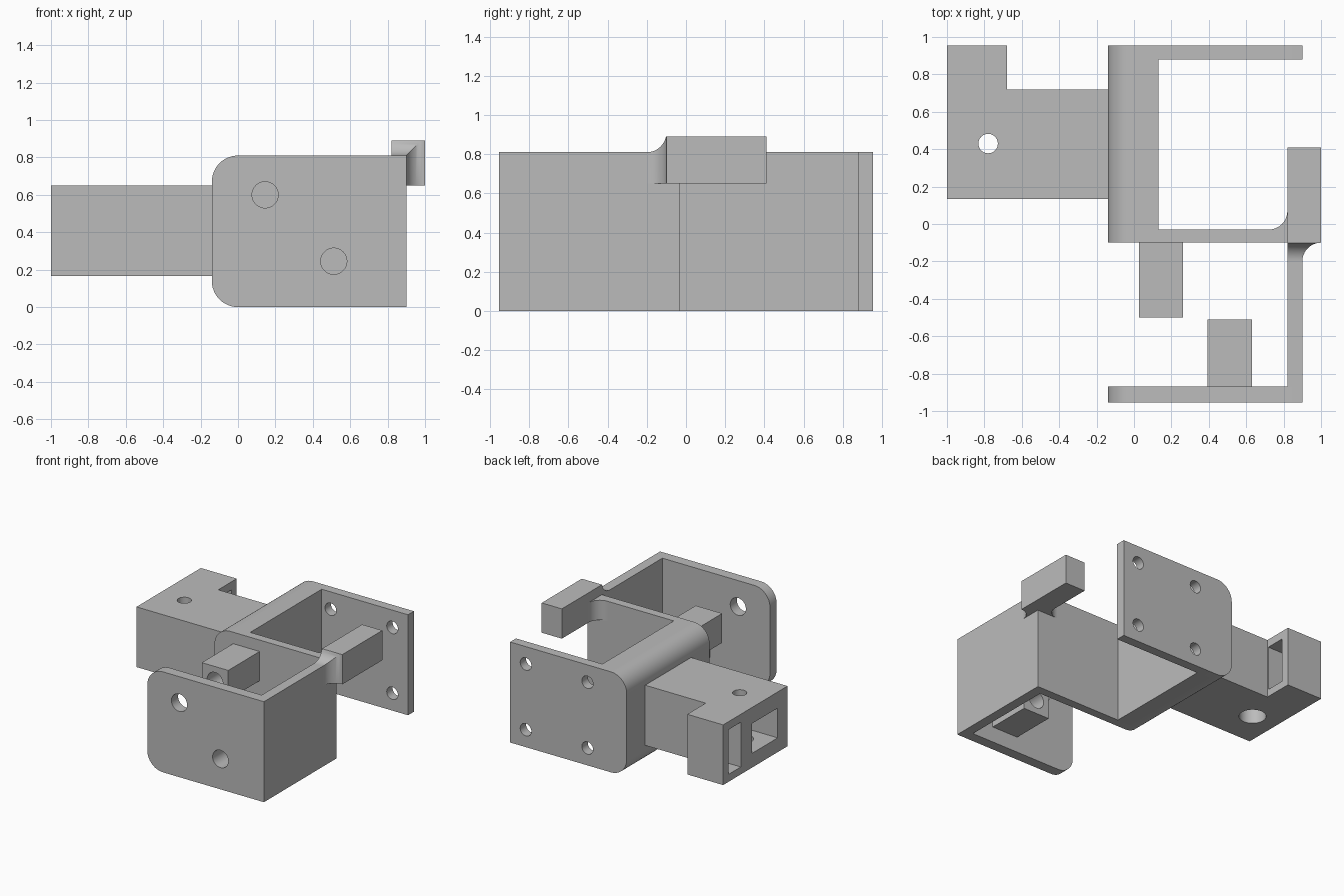
import bpy, bmesh
from math import sin, cos, pi, sqrt

cube = bpy.data.objects.get("Cube")
if cube:
    bpy.data.objects.remove(cube, do_unlink=True)

grey = bpy.data.materials.new("plain grey")
grey.use_nodes = True
colour = (0.5, 0.5, 0.5, 1)
grey.diffuse_color = colour
grey.node_tree.nodes["Principled BSDF"].inputs["Base Color"].default_value = colour

H = 0.81          # height of the plates
LEFT = -0.14      # rounded edge of the frame
RIGHT = 0.90      # outer face of the side wall
WALL = 0.82       # inner face of the side wall
R = 0.10          # fillet radius


def loft(name, rings):
    """Closed solid through rings of equal point count."""
    bm = bmesh.new()
    loops = [[bm.verts.new(p) for p in ring] for ring in rings]
    n = len(loops[0])
    for a, b in zip(loops, loops[1:]):
        for i in range(n):
            j = (i + 1) % n
            bm.faces.new((a[i], a[j], b[j], b[i]))
    bm.faces.new(loops[0])
    bm.faces.new(loops[-1])
    bmesh.ops.recalc_face_normals(bm, faces=bm.faces)
    mesh = bpy.data.meshes.new(name)
    bm.to_mesh(mesh)
    bm.free()
    mesh.materials.append(grey)
    obj = bpy.data.objects.new(name, mesh)
    bpy.context.collection.objects.link(obj)
    return obj


def prism(name, profile, axis, lo, hi):
    """Extrude a 2D profile along one axis."""
    place = {"x": lambda a, b, t: (t, a, b),
             "y": lambda a, b, t: (a, t, b),
             "z": lambda a, b, t: (a, b, t)}[axis]
    return loft(name, [[place(a, b, t) for a, b in profile] for t in (lo, hi)])


def box(name, x, y, z):
    corners = [(x[0], y[0]), (x[1], y[0]), (x[1], y[1]), (x[0], y[1])]
    return prism(name, corners, "z", *z)


def arc(cx, cy, r, start, end, steps=12):
    return [(cx + r * cos(start + (end - start) * i / steps),
             cy + r * sin(start + (end - start) * i / steps))
            for i in range(steps + 1)]


def rod(centre, r, axis, lo, hi):
    return prism("cutter", arc(*centre, r, 0, 2 * pi, 40)[:-1], axis, lo, hi)


def plate(name, x1, y0, y1, r=0.14):
    """Upright slab with its two left corners rounded."""
    profile = [(x1, 0), (x1, H)]
    profile += arc(LEFT + r, H - r, r, pi / 2, pi)
    profile += arc(LEFT + r, r, r, pi, 1.5 * pi)
    return prism(name, profile, "y", y0, y1)


def cut(obj, *cutters):
    bpy.context.view_layer.objects.active = obj
    for c in cutters:
        mod = obj.modifiers.new("cut", "BOOLEAN")
        mod.operation = "DIFFERENCE"
        mod.solver = "EXACT"
        mod.object = c
        bpy.ops.object.modifier_apply(modifier=mod.name)
        bpy.data.objects.remove(c, do_unlink=True)


# Frame: plates, solid spine and side wall
back = plate("back_plate", RIGHT, 0.88, 0.955)
spine = plate("spine", 0.13, -0.03, 0.88)
middle = plate("middle_plate", RIGHT, -0.10, -0.03)
front = plate("front_plate", RIGHT, -0.955, -0.87)
wall = box("side_wall", (WALL, RIGHT), (-0.87, -0.10), (0, H))

# Four mounting holes in the back plate
cut(back, *[rod((x, z), 0.05, "y", 0.8, 1)
            for x in (0.21, 0.76) for z in (0.14, 0.67)])

# Front holes with the bored posts behind them
upper, lower = (0.145, 0.60), (0.512, 0.245)
half = 0.118
cut(front, *[rod(c, 0.07, "y", -1, -0.8) for c in (upper, lower)])
posts = []
for name, (x, z), y in (("upper_post", upper, (-0.5, -0.10)),
                        ("lower_post", lower, (-0.87, -0.51))):
    post = box(name, (x - half, x + half), y, (z - half, z + half))
    bore_start = -0.6 if name == "upper_post" else -0.95
    cut(post, rod((x, z), 0.07, "y", bore_start, y[1] - 0.02 if y[1] > -0.2 else -0.4))
    posts.append(post)

# Hook bar and its flared root
bar = box("hook_bar", (WALL, 1.0), (-0.10, 0.41), (0.65, 0.89))
rings = []
for i in range(13):
    angle = pi / 2 * i / 12
    y, h = -0.10 - R + R * sin(angle), R * (1 - cos(angle))
    x1, z1 = RIGHT + h, min(H + h, 0.89)
    rings.append([(WALL, y, 0.65), (x1, y, 0.65), (x1, y, z1), (WALL, y, z1)])
root = loft("hook_root", rings)
inner = prism("hook_inner_fillet",
              [(WALL, -0.03)] + arc(WALL - R, -0.03 + R, R, 0, -pi / 2),
              "z", 0.65, H)

# Side arm with a stepped end
arm = prism("side_arm", [(-1, 0.135), (LEFT, 0.135), (LEFT, 0.72),
                         (-0.68, 0.72), (-0.68, 0.955), (-1, 0.955)],
            "z", 0.165, 0.65)
screw = (-0.78, 0.43)
cut(arm,
    box("cutter", (-1.1, -0.6), (0.26, 0.59), (0.28, 0.52)),     # end pocket
    box("cutter", (-1.1, -0.6), (0.73, 0.89), (0.225, 0.585)),   # strap slot
    rod(screw, 0.052, "z", 0.4, 0.8),                            # top hole
    rod(screw, 0.10, "z", 0, 0.4))                               # bottom bore

# Smooth the round surfaces, keep edges crisp
bpy.ops.object.select_all(action="DESELECT")
parts = [back, spine, middle, front, wall, bar, root, inner, arm] + posts
for part in parts:
    part.select_set(True)
bpy.context.view_layer.objects.active = arm
bpy.ops.object.shade_smooth_by_angle(angle=pi / 6)
